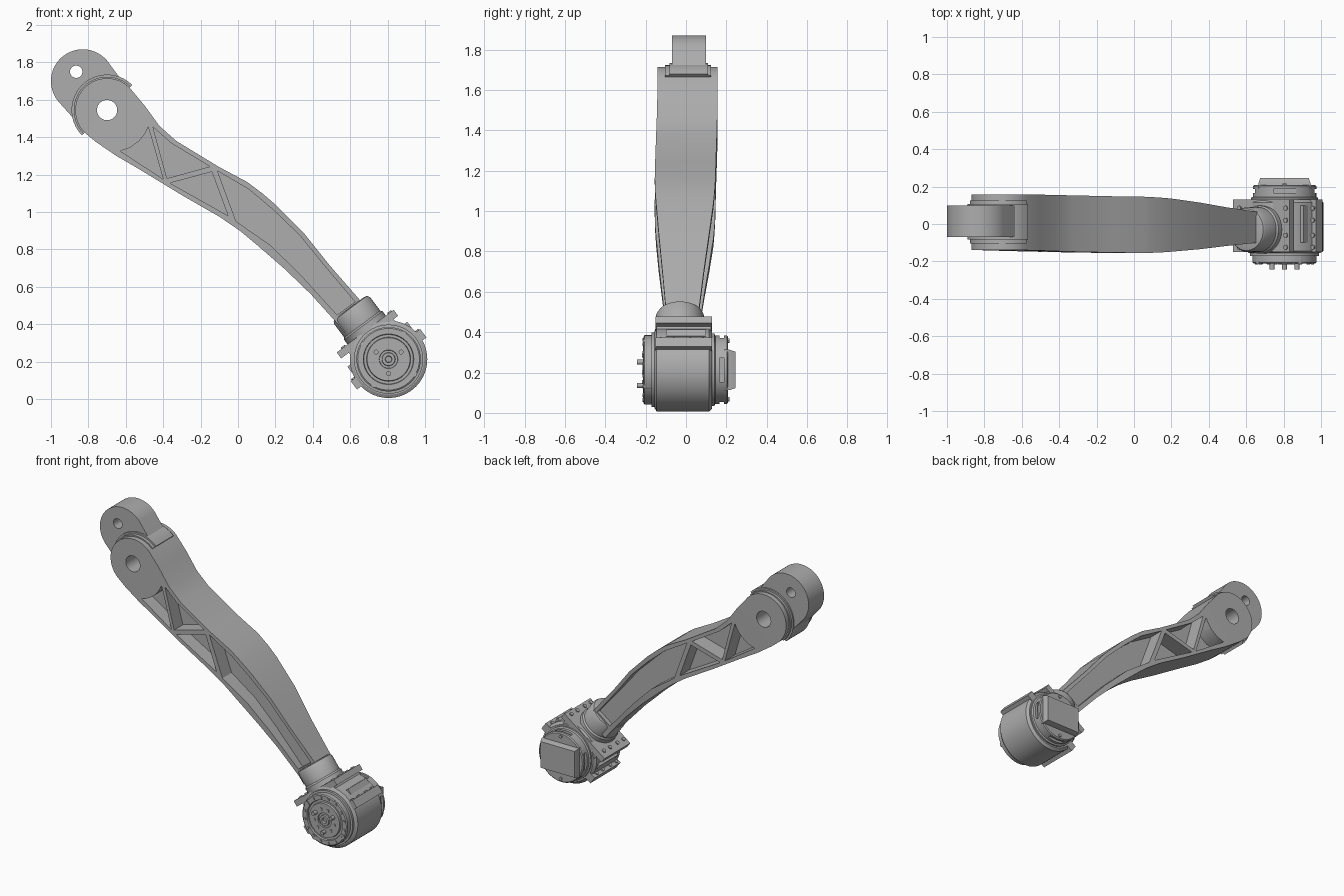
import bpy, bmesh, math
from mathutils import Vector, Matrix

old = bpy.data.objects.get("Cube")
if old:
    bpy.data.objects.remove(old)

grey = bpy.data.materials.new("cast_grey")
grey.use_nodes = True
COLOUR = (0.42, 0.42, 0.42, 1)
grey.diffuse_color = COLOUR
grey.node_tree.nodes["Principled BSDF"].inputs["Base Color"].default_value = COLOUR

JOINT = Vector((0.805, -0.02, 0.213))     # centre of the rotary joint
V = Vector((-0.6, 0, 0.8))                # from joint up the arm
U = Vector((0.8, 0, 0.6))                 # across the arm
FRONT, BACK = Vector((0, -1, 0)), Vector((0, 1, 0))


def make(name, bm, cutter=None):
    """Turn a bmesh into a finished object, optionally with a cut applied."""
    bmesh.ops.recalc_face_normals(bm, faces=bm.faces[:])
    me = bpy.data.meshes.new(name)
    bm.to_mesh(me)
    bm.free()
    ob = bpy.data.objects.new(name, me)
    bpy.context.collection.objects.link(ob)
    if cutter:
        mod = ob.modifiers.new("cut", "BOOLEAN")
        mod.operation, mod.solver, mod.object = "DIFFERENCE", "EXACT", cutter
        bpy.context.view_layer.update()
        dg = bpy.context.evaluated_depsgraph_get()
        me = bpy.data.meshes.new_from_object(ob.evaluated_get(dg))
        ob.modifiers.clear()
        ob.data = me
    me.materials.clear()
    me.materials.append(grey)
    me.shade_smooth()
    me.set_sharp_from_angle(angle=math.radians(30))
    return ob


def loft(bm, rings):
    """Skin equal-length rings of points and cap both ends."""
    rings = [[bm.verts.new(p) for p in ring] for ring in rings]
    n = len(rings[0])
    for a, b in zip(rings, rings[1:]):
        for i in range(n):
            j = (i + 1) % n
            bm.faces.new((a[i], a[j], b[j], b[i]))
    bm.faces.new(rings[0])
    bm.faces.new(rings[-1])


def prism(bm, pts, y0, y1):
    loft(bm, [[(x, y, z) for x, z in pts] for y in (y0, y1)])


def block(bm, u0, u1, v0, v1, y0, y1, u=U, v=V):
    pts = [JOINT + u * a + v * b for a, b in ((u0, v0), (u1, v0), (u1, v1), (u0, v1))]
    prism(bm, [(p.x, p.z) for p in pts], y0, y1)


def lathe(bm, profile, origin, axis, seg=48):
    """Turn (radius, distance) points about an axis."""
    rot = axis.to_track_quat("Z", "Y")
    loft(bm, [[Vector(origin) + rot @ Vector((r * math.cos(t), r * math.sin(t), d))
               for t in (math.tau * i / seg for i in range(seg))] for r, d in profile])


def strip(bm, stations):
    """Beam of rectangular sections: upper x,z, lower x,z, then y range."""
    loft(bm, [[(a, y0, b), (c, y0, d), (c, y1, d), (a, y1, b)]
              for a, b, c, d, y0, y1 in stations])


def round_end(cx, cz, r, axis_deg, y0, y1, steps=16):
    """Stations of a half disc, running from its tip to its full width."""
    out = []
    for k in range(steps):
        t = math.radians(178 - 88 * k / (steps - 1))
        a = math.radians(axis_deg)
        out.append((cx + r * math.cos(a + t), cz + r * math.sin(a + t),
                    cx + r * math.cos(a - t), cz + r * math.sin(a - t), y0, y1))
    return out


# pin holes and the truss pockets on both sides
bm = bmesh.new()
lathe(bm, [(0.054, -0.4), (0.054, 0.4)], (-0.70, 0, 1.545), BACK)
lathe(bm, [(0.033, -0.4), (0.033, 0.4)], (-0.865, 0, 1.75), BACK)
pockets = [
    [(-0.63, 1.326), (-0.58, 1.343), (-0.53, 1.378), (-0.497, 1.42), (-0.48, 1.455), (-0.40, 1.176)],
    [(-0.455, 1.455), (-0.36, 1.37), (-0.15, 1.243), (-0.38, 1.18)],
    [(-0.364, 1.155), (-0.14, 1.215), (-0.053, 0.98)],
    [(-0.11, 1.22), (0.06, 1.12), (0.19, 1.01), (0.33, 0.875), (0.46, 0.715), (0.625, 0.52),
     (0.53, 0.45), (0.33, 0.67), (0.17, 0.825), (-0.01, 0.95)],
]
for pts in pockets:
    prism(bm, pts, -0.4, -0.055)
    prism(bm, pts, 0.04, 0.4)
arm_cutter = make("arm_cutter", bm)

# main arm with the round pivot cheeks
bm = bmesh.new()
strip(bm, round_end(-0.70, 1.545, 0.17, -45, -0.14, 0.157) + [
    (-0.50, 1.57, -0.76, 1.375, -0.142, 0.157),
    (-0.42, 1.46, -0.65, 1.30, -0.145, 0.155),
    (-0.33, 1.38, -0.53, 1.23, -0.148, 0.153),
    (-0.10, 1.24, -0.30, 1.09, -0.153, 0.148),
    (0.05, 1.16, -0.10, 0.975, -0.155, 0.146),
    (0.13, 1.10, 0.01, 0.90, -0.153, 0.142),
    (0.20, 1.04, 0.10, 0.825, -0.148, 0.136),
    (0.35, 0.89, 0.25, 0.695, -0.135, 0.115),
    (0.49, 0.715, 0.39, 0.56, -0.118, 0.09),
    (0.66, 0.52, 0.53, 0.405, -0.10, 0.065),
    (0.70, 0.47, 0.57, 0.355, -0.10, 0.065)])
make("arm", bm, arm_cutter)

# upper tongue, and the fillet step where it meets the cheeks
bm = bmesh.new()
strip(bm, round_end(-0.83, 1.70, 0.17, -49, -0.07, 0.098) + [
    (-0.585, 1.655, -0.825, 1.44, -0.07, 0.098)])
make("upper_tongue", bm, arm_cutter)
bm = bmesh.new()
for r, y0, y1 in ((0.178, -0.105, 0.125), (0.19, -0.082, 0.108)):
    strip(bm, round_end(-0.70, 1.545, r, -45, y0, y1))
    make("tongue_fillet", bm, arm_cutter)
    bm = bmesh.new()
bm.free()
bpy.data.objects.remove(arm_cutter)

# collar that clamps the arm to the joint
bm = bmesh.new()
lathe(bm, [(0.128, 0.12), (0.128, 0.225), (0.12, 0.235), (0.12, 0.325), (0.112, 0.34), (0.09, 0.345)],
      JOINT + Vector((0, -0.01, 0)), V)
make("collar", bm)

# joint housing
bm = bmesh.new()
lathe(bm, [(0.19, -0.135), (0.207, -0.125), (0.207, 0.135), (0.19, 0.15)], JOINT, BACK, 64)
make("housing", bm)

# clamp plate, shoulders and side lugs
bm = bmesh.new()
block(bm, -0.15, 0.15, 0.0, 0.17, -0.145, 0.125)
block(bm, -0.20, 0.18, 0.155, 0.195, -0.15, 0.13)
for s in (-1, 1):
    block(bm, s * 0.17, s * 0.232, -0.028, 0.028, -0.15, 0.13)
    block(bm, s * 0.15, s * 0.20, 0.06, 0.10, -0.10, 0.10)
make("clamp_flanges", bm)

# bolts along the flanges
bm = bmesh.new()
for y in (-0.105, -0.04, 0.04, 0.105):
    for s in (-1, 1):
        lathe(bm, [(0.013, 0), (0.013, 0.012)], JOINT + U * s * 0.155 + V * 0.19 + BACK * y, V, 12)
        lathe(bm, [(0.012, 0), (0.012, 0.01)], JOINT + U * s * 0.212 + V * 0.025 + BACK * y, V, 12)
make("flange_bolts", bm)

# stepped front plate
bm = bmesh.new()
lathe(bm, [(0.185, 0.12), (0.185, 0.15), (0.172, 0.152), (0.172, 0.185), (0.165, 0.19),
           (0.135, 0.19), (0.132, 0.178), (0.118, 0.178), (0.115, 0.192), (0.05, 0.192),
           (0.048, 0.185), (0.036, 0.185), (0.034, 0.196), (0.018, 0.196), (0.016, 0.18)],
      JOINT, FRONT, 64)
make("front_plate", bm)

# bolt circles, bosses and drive pegs on the front
bm = bmesh.new()


def ring_of_studs(count, radius, size, d0, d1, turn=0.0):
    for i in range(count):
        t = math.radians(turn + 360 * i / count)
        at = JOINT + Vector((radius * math.cos(t), 0, radius * math.sin(t)))
        lathe(bm, [(size, d0), (size, d1)], at, FRONT, 14)


ring_of_studs(16, 0.152, 0.009, 0.18, 0.196, 11.25)
ring_of_studs(4, 0.155, 0.018, 0.15, 0.193, 60)
ring_of_studs(9, 0.077, 0.010, 0.18, 0.197, 30)
ring_of_studs(3, 0.077, 0.013, 0.18, 0.222, 30)
make("front_studs", bm)

# vent slots around the rear cap
X, Z = Vector((1, 0, 0)), Vector((0, 0, 1))
bm = bmesh.new()
for k in range(4):
    turn = Matrix.Rotation(k * math.pi / 2, 3, "Y")
    block(bm, -0.06, 0.06, 0.15, 0.25, 0.165, 0.188, turn @ X, turn @ Z)
vent_cutter = make("vent_cutter", bm)

# rear cap with chamfered raised band
bm = bmesh.new()
lathe(bm, [(0.18, 0.12), (0.18, 0.16), (0.17, 0.165), (0.17, 0.222), (0.163, 0.228)], JOINT, BACK, 64)
make("rear_cap", bm, vent_cutter)
bpy.data.objects.remove(vent_cutter)
bm = bmesh.new()
loft(bm, [[(JOINT.x + a * w, y, JOINT.z + b * h) for a, b in ((-1, -1), (1, -1), (1, 1), (-1, 1))]
          for w, h, y in ((0.14, 0.10, 0.19), (0.14, 0.10, 0.215), (0.13, 0.09, 0.245))])
make("rear_band", bm)

# rear cap screws
bm = bmesh.new()
for i in range(6):
    t = math.radians(60 * i + 30)
    at = JOINT + Vector((0.145 * math.cos(t), 0.22, 0.145 * math.sin(t)))
    lathe(bm, [(0.011, 0), (0.011, 0.016)], at, BACK, 12)
make("rear_screws", bm)
